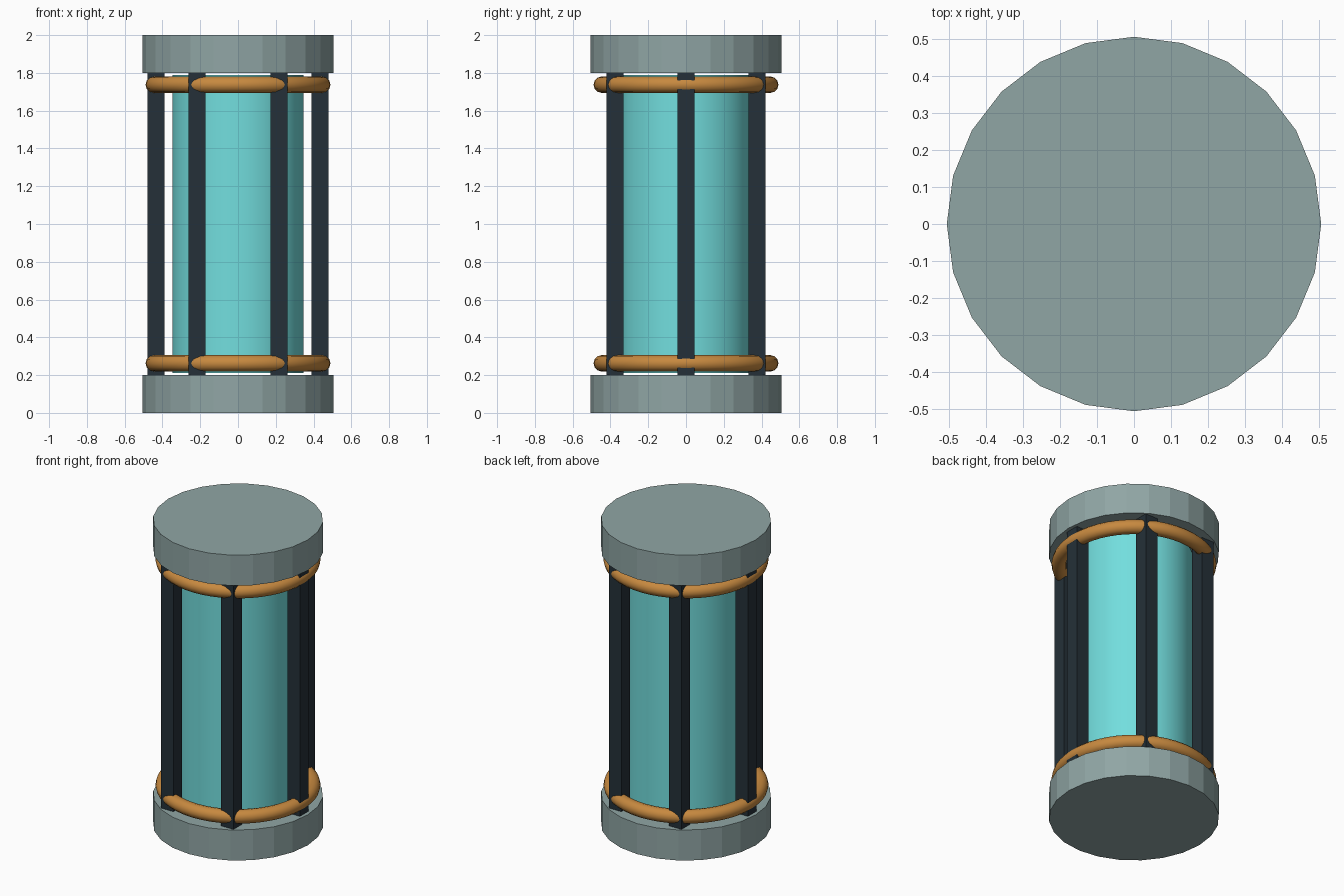
import bpy
import math

cube = bpy.data.objects.get("Cube")
if cube:
    bpy.data.objects.remove(cube, do_unlink=True)


def make_material(name, rgb):
    mat = bpy.data.materials.new(name)
    mat.use_nodes = True
    color = (*rgb, 1.0)
    mat.diffuse_color = color
    mat.node_tree.nodes["Principled BSDF"].inputs["Base Color"].default_value = color
    return mat


def finish(name, mat, smooth=False):
    obj = bpy.context.object
    obj.name = name
    obj.data.materials.append(mat)
    if smooth:
        bpy.ops.object.shade_smooth_by_angle(angle=math.radians(40))
    return obj


grey = make_material("grey green metal", (0.28, 0.38, 0.375))
dark = make_material("dark slate", (0.018, 0.03, 0.04))
copper = make_material("copper orange", (0.57, 0.25, 0.05))
teal = make_material("teal glass", (0.17, 0.73, 0.73))

HEIGHT = 2.0
CAP_H = 0.2
CAP_R = 0.505
POST_R = 0.435
POST_W = 0.09
MID = HEIGHT / 2

# Faceted end caps and the rings that bind the posts
for end, side in (("bottom", -1), ("top", 1)):
    bpy.ops.mesh.primitive_cylinder_add(
        vertices=24, radius=CAP_R, depth=CAP_H,
        location=(0, 0, MID + side * (MID - CAP_H / 2)))
    finish(end + "_cap", grey)

    bpy.ops.mesh.primitive_torus_add(
        major_radius=0.446, minor_radius=0.0435,
        major_segments=48, minor_segments=12,
        location=(0, 0, MID + side * 0.7375))
    finish(end + "_ring", copper, smooth=True)

# Inner tank, just short of the caps
bpy.ops.mesh.primitive_cylinder_add(
    vertices=48, radius=0.348, depth=1.58, location=(0, 0, MID))
finish("tank", teal, smooth=True)

# Six square posts, all aligned to the axes
for i in range(6):
    angle = math.radians(60 * i)
    bpy.ops.mesh.primitive_cube_add(
        size=1, location=(POST_R * math.cos(angle), POST_R * math.sin(angle), MID))
    post = finish(f"post_{i + 1}", dark)
    post.scale = (POST_W, POST_W, HEIGHT - 2 * CAP_H)
